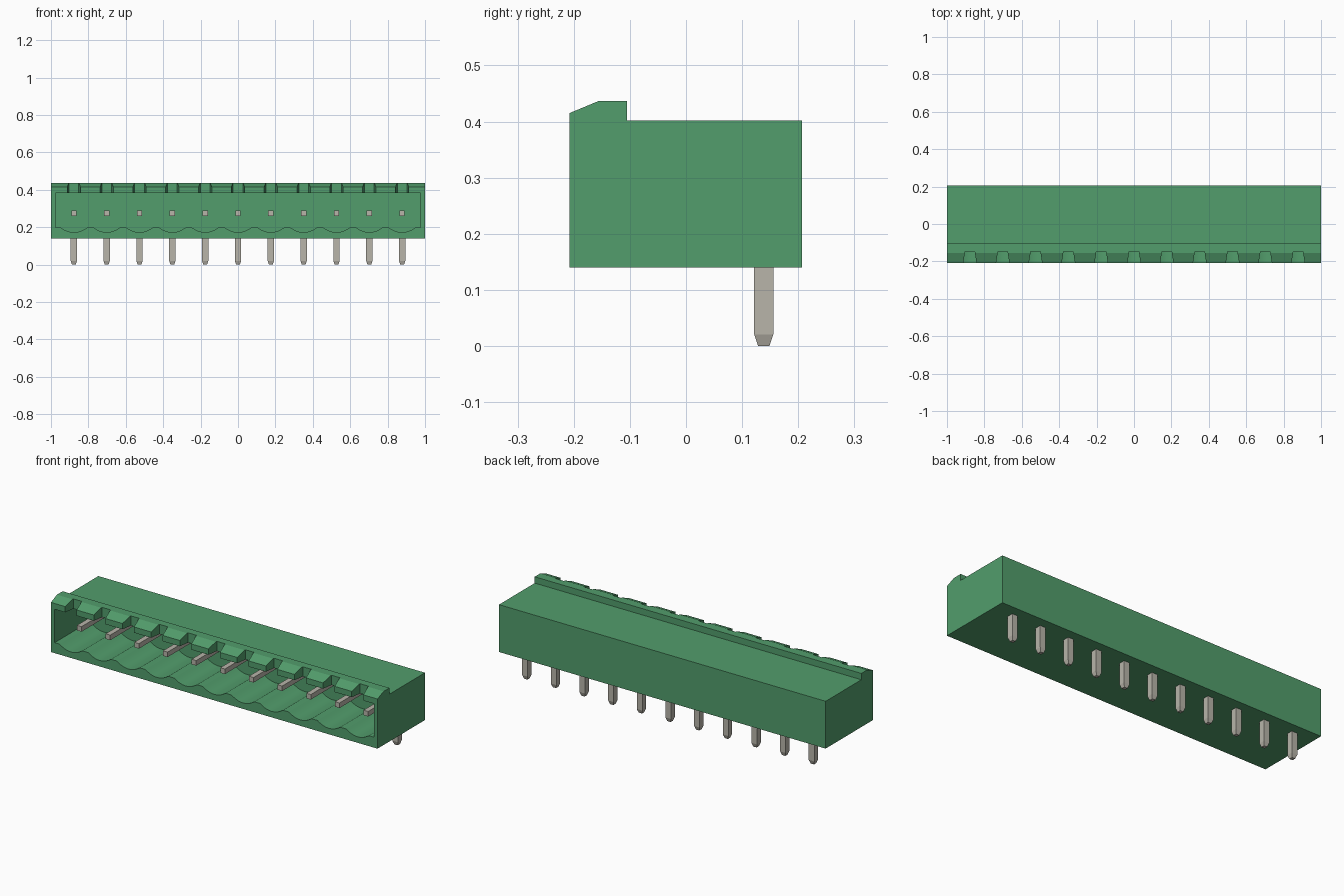
import bpy, bmesh, math
from mathutils import Vector

cube = bpy.data.objects.get("Cube")
if cube:
    bpy.data.objects.remove(cube, do_unlink=True)

PITCH, COUNT = 0.1755, 11
pin_xs = [(i - (COUNT - 1) / 2) * PITCH for i in range(COUNT)]


def make_material(name, rgb):
    mat = bpy.data.materials.new(name)
    mat.use_nodes = True
    mat.diffuse_color = (*rgb, 1)
    mat.node_tree.nodes["Principled BSDF"].inputs["Base Color"].default_value = (*rgb, 1)
    return mat


green = make_material("green plastic", (0.085, 0.34, 0.15))
metal = make_material("tinned metal", (0.48, 0.46, 0.40))


def add_prism(bm, points, offset):
    """Extrude a closed outline of 3D points along an offset."""
    face = bm.faces.new([bm.verts.new(p) for p in points])
    ext = bmesh.ops.extrude_face_region(bm, geom=[face])
    moved = [v for v in ext["geom"] if isinstance(v, bmesh.types.BMVert)]
    bmesh.ops.translate(bm, verts=moved, vec=Vector(offset))


def finish(bm, name, mat):
    bmesh.ops.recalc_face_normals(bm, faces=bm.faces)
    mesh = bpy.data.meshes.new(name)
    bm.to_mesh(mesh)
    bm.free()
    obj = bpy.data.objects.new(name, mesh)
    bpy.context.collection.objects.link(obj)
    mesh.materials.append(mat)
    return obj


def cut(target, cutter):
    bpy.context.view_layer.objects.active = target
    mod = target.modifiers.new("cut", "BOOLEAN")
    mod.operation, mod.solver, mod.object = "DIFFERENCE", "EXACT", cutter
    bpy.ops.object.modifier_apply(modifier=mod.name)
    bpy.data.objects.remove(cutter, do_unlink=True)


# Housing: side profile with the raised latch lip at the front
profile = [(-0.208, 0.14), (0.207, 0.14), (0.207, 0.402), (-0.105, 0.402),
           (-0.105, 0.437), (-0.155, 0.437), (-0.208, 0.415)]
bm = bmesh.new()
add_prism(bm, [(-1, y, z) for y, z in profile], (2, 0, 0))
housing = finish(bm, "housing", green)

# Socket: rectangular opening whose floor has one rounded trough per pin
SIDE, CEILING, RIDGE, DEPTH = 0.977, 0.383, 0.198, 0.025
HALF, STEPS = 0.07, 10
outline = [(SIDE, CEILING), (-SIDE, CEILING), (-SIDE, RIDGE)]
for x in pin_xs:
    for i in range(STEPS + 1):
        t = -1 + 2 * i / STEPS
        outline.append((x + HALF * t, RIDGE - DEPTH * (1 - t * t)))
outline.append((SIDE, RIDGE))
bm = bmesh.new()
add_prism(bm, [(x, -0.3, z) for x, z in outline], (0, 0.38, 0))
cut(housing, finish(bm, "socket_cutter", green))

# Tapered notches through the lip, above each pin
bm = bmesh.new()
for x in pin_xs:
    plan = [(-0.042, -0.25), (0.042, -0.25), (0.026, -0.148), (-0.026, -0.148)]
    add_prism(bm, [(x + dx, y, 0.36) for dx, y in plan], (0, 0, 0.14))
cut(housing, finish(bm, "notch_cutter", green))

bpy.ops.object.select_all(action="DESELECT")
housing.select_set(True)
bpy.context.view_layer.objects.active = housing
bpy.ops.object.shade_smooth_by_angle(angle=math.radians(20))


def square(x, y, z, r):
    return [(x + a * r, y + b * r, z) for a, b in ((-1, -1), (1, -1), (1, 1), (-1, 1))]


# Pins: a contact inside the socket and a tapered solder leg below
for n, x in enumerate(pin_xs, 1):
    bm = bmesh.new()
    r = 0.014
    tip = [(x + a * r, -0.135, 0.275 + b * r) for a, b in ((-1, -1), (1, -1), (1, 1), (-1, 1))]
    add_prism(bm, tip, (0, 0.235, 0))
    finish(bm, f"contact_pin_{n}", metal)

    bm = bmesh.new()
    rings = [[bm.verts.new(p) for p in square(x, 0.1385, z, r)]
             for z, r in ((0, 0.010), (0.021, 0.017), (0.16, 0.017))]
    for low, high in zip(rings, rings[1:]):
        for i in range(4):
            j = (i + 1) % 4
            bm.faces.new((low[i], low[j], high[j], high[i]))
    bm.faces.new(rings[0])
    bm.faces.new(rings[-1])
    finish(bm, f"solder_leg_{n}", metal)
